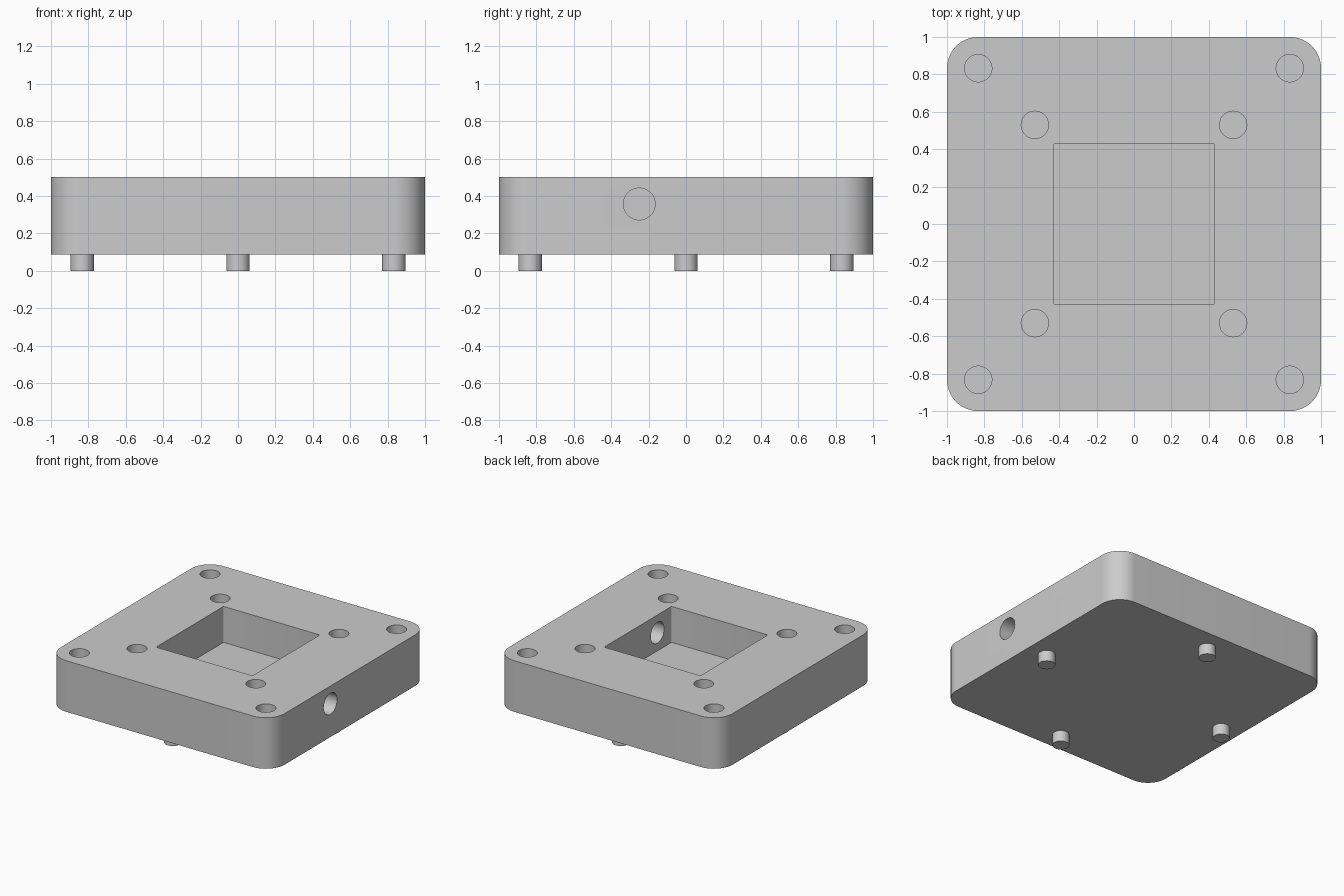
import bpy
import bmesh
from math import cos, sin, pi
from mathutils import Matrix

if "Cube" in bpy.data.objects:
    bpy.data.objects.remove(bpy.data.objects["Cube"], do_unlink=True)

grey = bpy.data.materials.new("plain_grey")
grey.use_nodes = True
grey.diffuse_color = (0.6, 0.6, 0.6, 1)
grey.node_tree.nodes["Principled BSDF"].inputs["Base Color"].default_value = grey.diffuse_color

TOP, UNDERSIDE = 0.5, 0.088
FLOOR = 0.21


def make_object(name, bm):
    bmesh.ops.recalc_face_normals(bm, faces=bm.faces)
    mesh = bpy.data.meshes.new(name)
    bm.to_mesh(mesh)
    bm.free()
    mesh.materials.append(grey)
    obj = bpy.data.objects.new(name, mesh)
    bpy.context.collection.objects.link(obj)
    return obj


def rounded_block(name, half, radius, z0, z1, steps):
    """Square block with rounded upright edges."""
    bm = bmesh.new()
    ring = []
    for quarter, (sx, sy) in enumerate([(1, 1), (-1, 1), (-1, -1), (1, -1)]):
        for i in range(steps + 1):
            a = (quarter + i / steps) * pi / 2
            ring.append(bm.verts.new((sx * (half - radius) + radius * cos(a),
                                      sy * (half - radius) + radius * sin(a), z0)))
    face = bm.faces.new(ring)
    extruded = bmesh.ops.extrude_face_region(bm, geom=[face], use_keep_orig=True)
    top = [v for v in extruded["geom"] if isinstance(v, bmesh.types.BMVert)]
    bmesh.ops.translate(bm, verts=top, vec=(0, 0, z1 - z0))
    return make_object(name, bm)


def cylinder(name, radius, depth, centre, axis="z"):
    bm = bmesh.new()
    turn = Matrix.Rotation(pi / 2, 4, "Y") if axis == "x" else Matrix.Identity(4)
    bmesh.ops.create_cone(bm, cap_ends=True, segments=48, radius1=radius, radius2=radius,
                          depth=depth, matrix=Matrix.Translation(centre) @ turn)
    return make_object(name, bm)


def activate(obj):
    bpy.ops.object.select_all(action="DESELECT")
    obj.select_set(True)
    bpy.context.view_layer.objects.active = obj


def cut(target, cutter):
    activate(target)
    mod = target.modifiers.new("cut", "BOOLEAN")
    mod.operation = "DIFFERENCE"
    mod.solver = "EXACT"
    mod.object = cutter
    bpy.ops.object.modifier_apply(modifier=mod.name)
    bpy.data.objects.remove(cutter, do_unlink=True)


# Main block with rounded corners
body = rounded_block("body", 1.0, 0.167, UNDERSIDE, TOP, 16)

# Square pocket in the top
cut(body, rounded_block("pocket_cutter", 0.43, 0.01, FLOOR, TOP + 0.1, 4))

# Blind round holes: one at each outer corner, one near each pocket corner
for spread in (0.833, 0.53):
    for sx in (-1, 1):
        for sy in (-1, 1):
            height = TOP + 0.1 - FLOOR
            cut(body, cylinder("hole_cutter", 0.073, height,
                               (sx * spread, sy * spread, FLOOR + height / 2)))

# Cable hole from the pocket out through the left wall
cut(body, cylinder("cable_hole_cutter", 0.085, 0.9, (0.65, -0.25, 0.357), "x"))

# Round pegs under the middle of each side
parts = [body]
for side, x, y in (("front", 0, -1), ("back", 0, 1), ("left", 1, 0), ("right", -1, 0)):
    parts.append(cylinder(side + "_peg", 0.0625, UNDERSIDE,
                          (x * 0.833, y * 0.833, UNDERSIDE / 2)))

for part in parts:
    activate(part)
    bpy.ops.object.shade_smooth_by_angle(angle=pi / 6)
